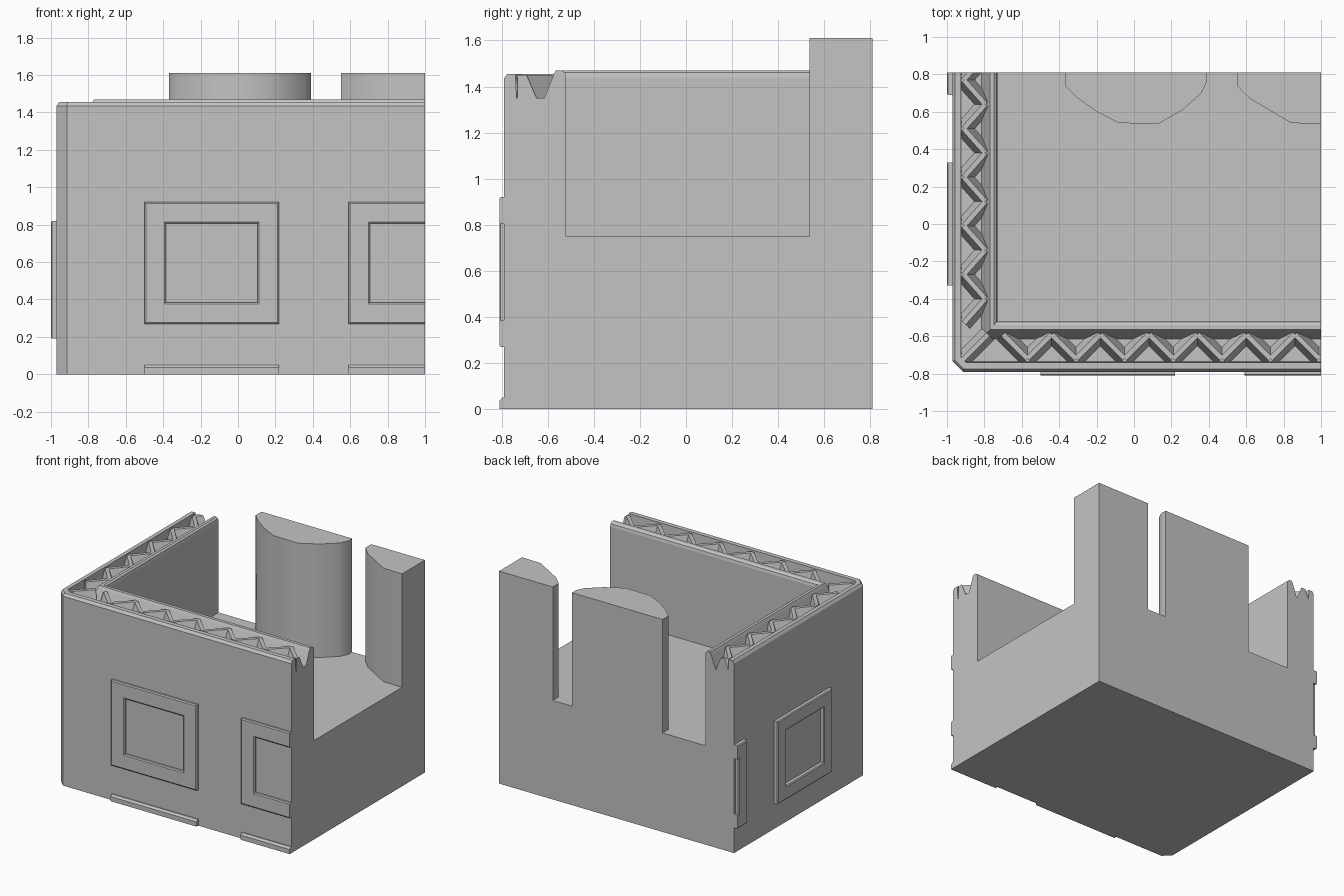
import bpy, bmesh, math
from mathutils import Vector

cube = bpy.data.objects.get("Cube")
if cube:
    bpy.data.objects.remove(cube, do_unlink=True)

LEFT, RIGHT, FRONT, BACK = -0.97, 1.0, -0.79, 0.81
FLOOR, CHAMFER = 0.75, 0.055

grey = bpy.data.materials.new("stone grey")
grey.use_nodes = True
grey.diffuse_color = (0.55, 0.55, 0.55, 1)
grey.node_tree.nodes["Principled BSDF"].inputs["Base Color"].default_value = grey.diffuse_color


def finish(bm, name, smooth=None):
    """Trim at the two cut sides, clean up and make the object."""
    bmesh.ops.remove_doubles(bm, verts=bm.verts[:], dist=0.0005)
    for co, no in (((RIGHT, 0, 0), (1, 0, 0)), ((0, BACK, 0), (0, 1, 0))):
        axis = 0 if no[0] else 1
        if max(v.co[axis] for v in bm.verts) > co[axis] + 0.0005:
            cut = bmesh.ops.bisect_plane(bm, geom=bm.verts[:] + bm.edges[:] + bm.faces[:],
                                         plane_co=co, plane_no=no, clear_outer=True)
            edges = [g for g in cut["geom_cut"] if isinstance(g, bmesh.types.BMEdge)]
            bmesh.ops.holes_fill(bm, edges=edges, sides=0)
    bmesh.ops.recalc_face_normals(bm, faces=bm.faces[:])
    mesh = bpy.data.meshes.new(name)
    bm.to_mesh(mesh)
    bm.free()
    mesh.materials.append(grey)
    obj = bpy.data.objects.new(name, mesh)
    bpy.context.collection.objects.link(obj)
    if smooth:
        bpy.ops.object.select_all(action="DESELECT")
        obj.select_set(True)
        bpy.context.view_layer.objects.active = obj
        bpy.ops.object.shade_smooth_by_angle(angle=math.radians(smooth))
    return obj


def loft(bm, rings, closed=False):
    """Bridge equal rings of points; cap the ends unless closed."""
    rows = [[bm.verts.new(p) for p in ring] for ring in rings]
    n = len(rows[0])
    pairs = list(zip(rows, rows[1:] + rows[:1])) if closed else list(zip(rows, rows[1:]))
    for a, b in pairs:
        for i in range(n):
            j = (i + 1) % n
            bm.faces.new((a[i], a[j], b[j], b[i]))
    if not closed:
        bm.faces.new(rows[0])
        bm.faces.new(rows[-1])


def prism(name, outline, z0, z1, smooth=None):
    bm = bmesh.new()
    loft(bm, [[(x, y, z) for x, y in outline] for z in (z0, z1)])
    finish(bm, name, smooth)


# Solid base whose top is the floor
prism("base", [(LEFT + CHAMFER, FRONT), (RIGHT, FRONT), (RIGHT, BACK), (LEFT, BACK),
               (LEFT, FRONT + CHAMFER)], 0, FLOOR)

# L-shaped wall with a channel in its top, swept round the chamfered corner
SIDE = 0.24 / 0.27
profile = [(0, FLOOR), (0, 1.435), (0.015, 1.455), (0.05, 1.455), (0.055, 1.35), (0.175, 1.35),
           (0.215, 1.45), (0.225, 1.47), (0.25, 1.47), (0.265, 1.46), (0.27, 1.44), (0.27, FLOOR)]


def station(kind):
    ring = []
    for d, z in profile:
        c = CHAMFER * max(0, 1 - d / 0.1)
        x, y = LEFT + SIDE * d, FRONT + d
        ring.append({"front_end": (RIGHT, y, z), "corner_a": (x + c, y, z),
                     "corner_b": (x, y + c, z), "side_end": (x, BACK, z)}[kind])
    return ring


bm = bmesh.new()
loft(bm, [station(k) for k in ("front_end", "corner_a", "corner_b", "side_end")])
finish(bm, "channelled_wall")


# Zigzag ribs inside the channel, wider at the foot than at the top
def rib(bm, p, q):
    p, q = Vector((*p, 0)), Vector((*q, 0))
    side = (q - p).normalized().cross(Vector((0, 0, 1)))
    section = [(-0.045, 1.345), (0.045, 1.345), (0.013, 1.45), (-0.013, 1.45)]
    loft(bm, [[e + side * w + Vector((0, 0, z)) for w, z in section] for e in (p, q)])


STEP = 0.13
front_path = [(-0.70 + STEP * i, -0.59 if i % 2 == 0 else -0.72) for i in range(15)]
side_path = [(-0.795 if i % 2 == 0 else -0.91, -0.66 + STEP * i) for i in range(13)]
for name, path in (("front_ribs", front_path), ("side_ribs", side_path[1:]),
                   ("corner_rib", [(-0.92, -0.73), (-0.78, -0.59)])):
    for i, (p, q) in enumerate(zip(path, path[1:])):
        bm = bmesh.new()
        rib(bm, p, q)
        if min(p[0], q[0]) < RIGHT and min(p[1], q[1]) < BACK:
            finish(bm, f"{name}_{i + 1}")
        else:
            bm.free()

# Two tall pillars at the back
prism("middle_pillar", [(-0.37, BACK), (-0.37, 0.74), (-0.31, 0.68), (-0.2, 0.6), (-0.08, 0.54),
                        (0.13, 0.535), (0.26, 0.61), (0.36, 0.7), (0.39, 0.76), (0.39, BACK)],
      FLOOR, 1.61, 45)
prism("corner_pillar", [(0.55, BACK), (0.55, 0.74), (0.62, 0.67), (0.84, 0.54),
                        (RIGHT, 0.535), (RIGHT, BACK)], FLOOR, 1.61, 40)


# Raised window frames and ledges
def place(wall, u, z, out):
    return (u, FRONT - out, z) if wall == "front" else (LEFT - out, u, z)


def frame(name, wall, u0, u1, z0, z1, width, height):
    section = [(0, -0.01), (0, height - 0.006), (0.008, height), (width - 0.008, height),
               (width, height - 0.006), (width, -0.01)]
    rings = []
    for su, sz in ((0, 0), (1, 0), (1, 1), (0, 1)):
        rings.append([place(wall, u1 - d if su else u0 + d, z1 - d if sz else z0 + d, h)
                      for d, h in section])
    bm = bmesh.new()
    loft(bm, rings, closed=True)
    finish(bm, name)


def ledge(name, u0, u1):
    section = [(0.01, 0), (-0.02, 0), (-0.02, 0.035), (-0.008, 0.05), (0.01, 0.05)]
    bm = bmesh.new()
    loft(bm, [[(u, FRONT + y, z) for y, z in section] for u in (u0, u1)])
    finish(bm, name)


for i, u in enumerate((-0.5, 0.59)):
    frame(f"front_window_frame_{i + 1}", "front", u, u + 0.72, 0.27, 0.92, 0.115, 0.02)
    ledge(f"front_ledge_{i + 1}", u, u + 0.72)
for i, u in enumerate((-0.33, 0.69)):
    frame(f"side_window_frame_{i + 1}", "side", u, u + 0.66, 0.19, 0.82, 0.105, 0.03)
